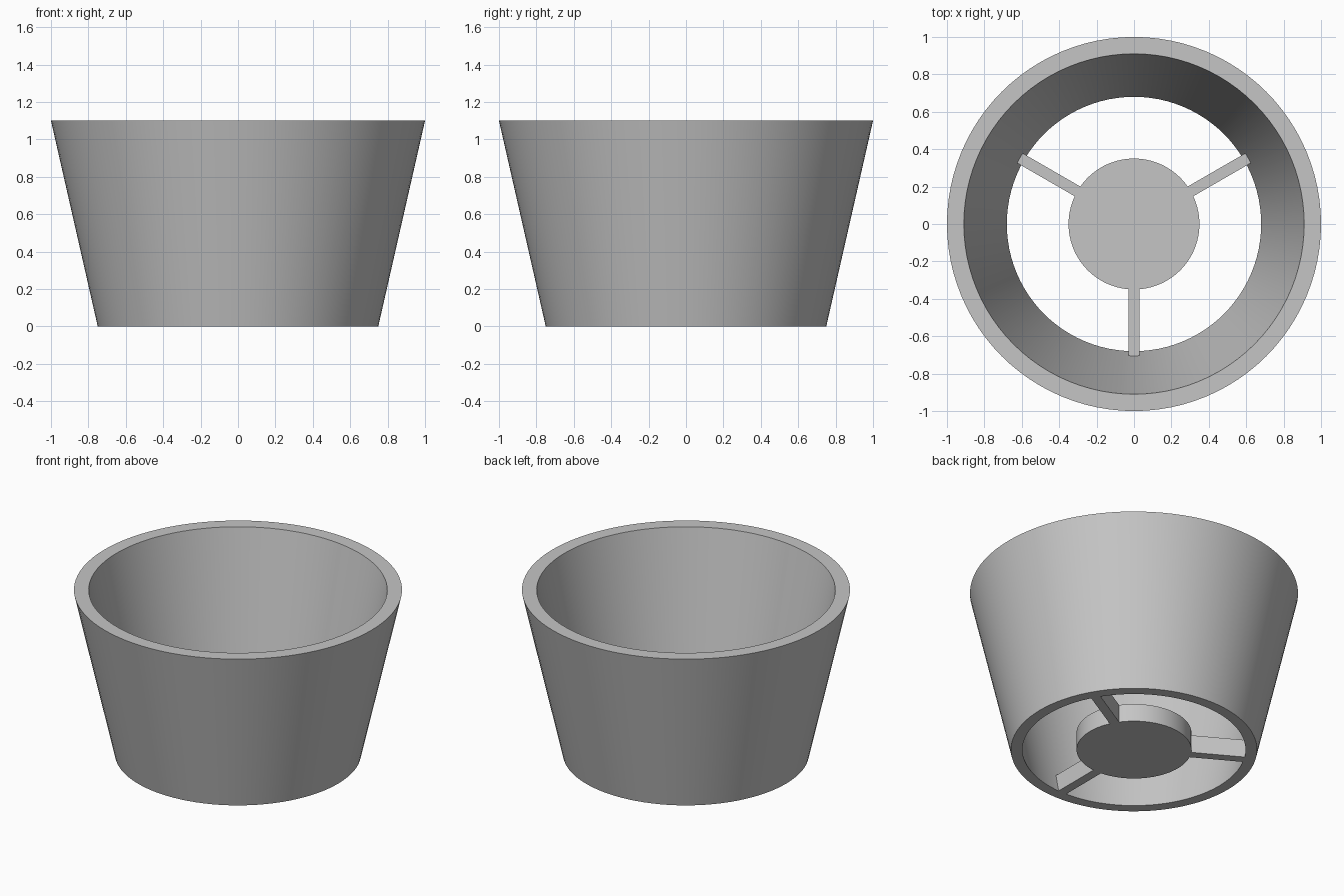
import bpy
import math

cube = bpy.data.objects.get("Cube")
if cube:
    bpy.data.objects.remove(cube, do_unlink=True)

HEIGHT = 1.1
BASE_HEIGHT = 0.12
HUB_RADIUS = 0.35
SPOKE_REACH = 0.705
SPOKE_WIDTH = 0.06
SEGMENTS = 96

grey = bpy.data.materials.new("plain grey")
grey.use_nodes = True
grey.diffuse_color = (0.56, 0.56, 0.56, 1)
grey.node_tree.nodes["Principled BSDF"].inputs["Base Color"].default_value = grey.diffuse_color


def finish(obj, name, smooth=False):
    obj.name = name
    obj.data.name = name
    obj.data.materials.append(grey)
    if smooth:
        bpy.ops.object.shade_smooth_by_angle(angle=math.radians(30))


def lathe(name, profile):
    """Revolve a closed (radius, height) profile around the z axis."""
    count = len(profile)
    verts, faces = [], []
    for i in range(SEGMENTS):
        a = math.tau * i / SEGMENTS
        verts += [(r * math.cos(a), r * math.sin(a), z) for r, z in profile]
        here, after = i * count, (i + 1) % SEGMENTS * count
        for j in range(count):
            k = (j + 1) % count
            faces.append((here + j, after + j, after + k, here + k))
    mesh = bpy.data.meshes.new(name)
    mesh.from_pydata(verts, [], faces)
    obj = bpy.data.objects.new(name, mesh)
    bpy.context.collection.objects.link(obj)
    bpy.ops.object.select_all(action="DESELECT")
    obj.select_set(True)
    bpy.context.view_layer.objects.active = obj
    finish(obj, name, smooth=True)


# Tapered wall, open at both ends
lathe("tapered_wall", [(0.75, 0), (1.0, HEIGHT), (0.91, HEIGHT), (0.68, 0)])

# Solid disc in the middle of the base
bpy.ops.mesh.primitive_cylinder_add(vertices=SEGMENTS, radius=HUB_RADIUS,
                                    depth=BASE_HEIGHT, location=(0, 0, BASE_HEIGHT / 2))
finish(bpy.context.object, "base_disc", smooth=True)

# Three spokes joining the disc to the wall
inner = HUB_RADIUS - 0.02
middle = (inner + SPOKE_REACH) / 2
for name, degrees in (("front", -90), ("back_left", 30), ("back_right", 150)):
    a = math.radians(degrees)
    bpy.ops.mesh.primitive_cube_add(
        size=1, rotation=(0, 0, a),
        location=(middle * math.cos(a), middle * math.sin(a), BASE_HEIGHT / 2))
    spoke = bpy.context.object
    spoke.scale = (SPOKE_REACH - inner, SPOKE_WIDTH, BASE_HEIGHT)
    finish(spoke, name + "_spoke")
